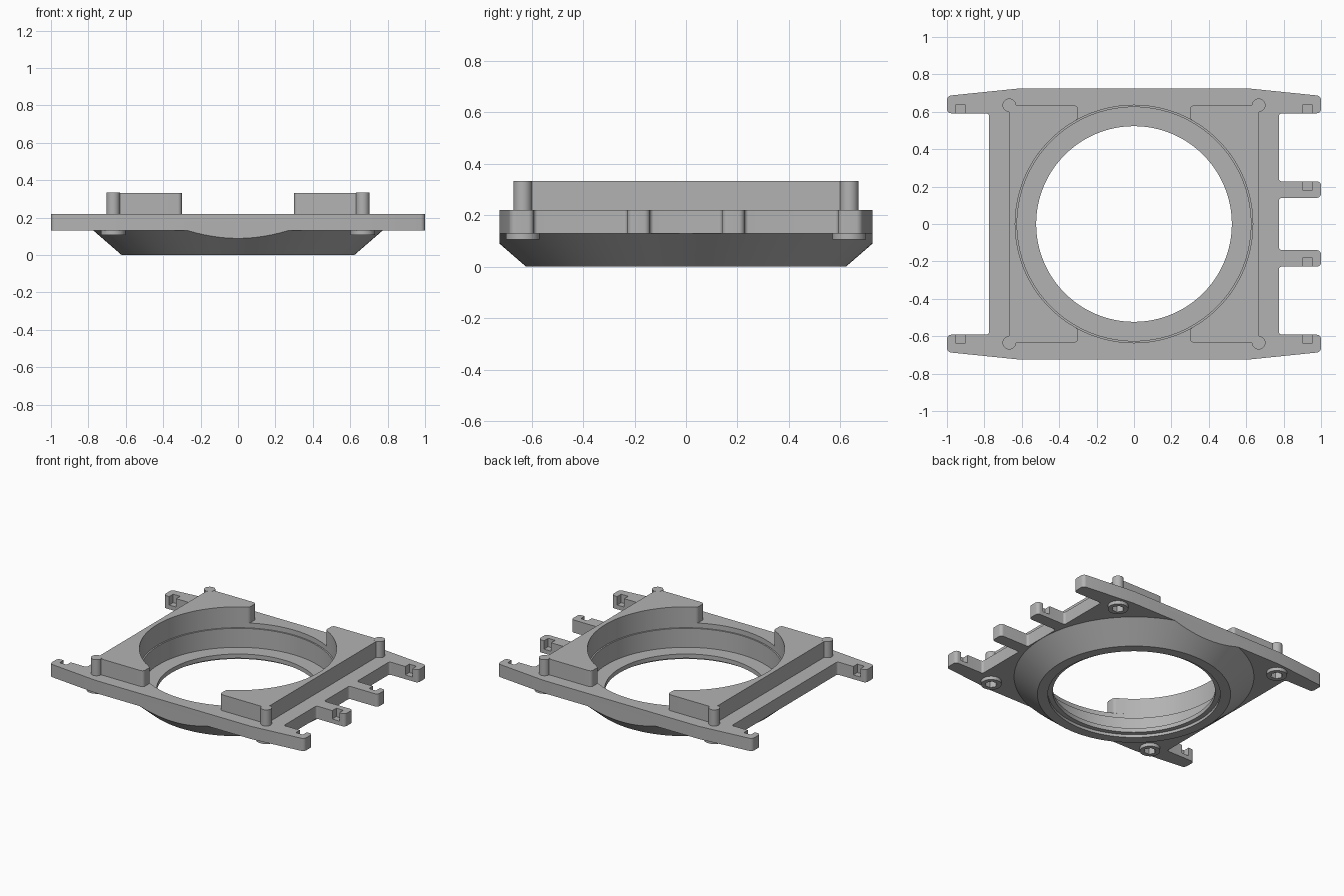
import bpy, bmesh, math
from mathutils import Vector

cube = bpy.data.objects.get("Cube")
if cube:
    bpy.data.objects.remove(cube, do_unlink=True)

grey = bpy.data.materials.new("plain grey")
grey.use_nodes = True
grey.diffuse_color = (0.45, 0.45, 0.45, 1)
grey.node_tree.nodes["Principled BSDF"].inputs["Base Color"].default_value = (0.45, 0.45, 0.45, 1)


def finish(name, bm):
    bmesh.ops.recalc_face_normals(bm, faces=bm.faces)
    mesh = bpy.data.meshes.new(name)
    bm.to_mesh(mesh)
    bm.free()
    mesh.materials.append(grey)
    obj = bpy.data.objects.new(name, mesh)
    bpy.context.collection.objects.link(obj)
    return obj


def rounded(points, steps=6):
    """Outline with each (x, y, radius) corner filleted."""
    out = []
    for i, (x, y, r) in enumerate(points):
        p = Vector((x, y))
        if r == 0:
            out.append(p)
            continue
        u = (Vector(points[i - 1][:2]) - p).normalized()
        v = (Vector(points[(i + 1) % len(points)][:2]) - p).normalized()
        half = u.angle(v) / 2
        centre = p + (u + v).normalized() * r / math.sin(half)
        a = p + u * r / math.tan(half) - centre
        b = p + v * r / math.tan(half) - centre
        for k in range(steps + 1):
            out.append(centre + a.lerp(b, k / steps).normalized() * r)
    return out


def prism(name, outline, z0, z1):
    bm = bmesh.new()
    low = [bm.verts.new((p[0], p[1], z0)) for p in outline]
    high = [bm.verts.new((p[0], p[1], z1)) for p in outline]
    bm.faces.new(low)
    bm.faces.new(high)
    for i in range(len(low)):
        j = (i + 1) % len(low)
        bm.faces.new((low[i], low[j], high[j], high[i]))
    return finish(name, bm)


def lathe(name, profile, sides=128):
    """Solid of revolution about z from (radius, z) points, capped at both ends."""
    bm = bmesh.new()
    rings = []
    for r, z in profile:
        angles = [2 * math.pi * k / sides for k in range(sides)]
        rings.append([bm.verts.new((r * math.cos(a), r * math.sin(a), z)) for a in angles])
    for low, high in zip(rings, rings[1:]):
        for i in range(sides):
            j = (i + 1) % sides
            bm.faces.new((low[i], low[j], high[j], high[i]))
    bm.faces.new(rings[0])
    bm.faces.new(rings[-1])
    return finish(name, bm)


def disc(x, y, r, sides):
    return [(x + r * math.cos(2 * math.pi * k / sides),
             y + r * math.sin(2 * math.pi * k / sides)) for k in range(sides)]


def box(name, x, y, w, d, z0, z1):
    corners = [(-1, -1), (1, -1), (1, 1), (-1, 1)]
    return prism(name, [(x + sx * w / 2, y + sy * d / 2) for sx, sy in corners], z0, z1)


def combine(obj, tool, operation):
    mod = obj.modifiers.new("combine", 'BOOLEAN')
    mod.operation = operation
    mod.solver = 'EXACT'
    mod.object = tool
    bpy.context.view_layer.objects.active = obj
    bpy.ops.object.modifier_apply(modifier=mod.name)
    bpy.data.objects.remove(tool, do_unlink=True)


def smooth(obj):
    bpy.ops.object.select_all(action='DESELECT')
    obj.select_set(True)
    bpy.context.view_layer.objects.active = obj
    bpy.ops.object.shade_smooth_by_angle(angle=math.radians(25))


CORNERS = [(sx, sy) for sx in (-1, 1) for sy in (-1, 1)]
POST_X, POST_Y = 0.667, 0.635
BOTTOM, TOP, RAIL_TOP = 0.13, 0.22, 0.333
BORE = 0.635

# Mounting plate with four corner ears and two middle tabs on one side
ear = [(0.61, 0.725, 0), (1, 0.685, 0.025), (1, 0.592, 0.022), (0.775, 0.592, 0.015)]
tab = [(0.775, 0.228, 0.015), (1, 0.228, 0.022), (1, 0.14, 0.022), (0.775, 0.14, 0.015)]
right = ear + tab
right = right + [(x, -y, r) for x, y, r in reversed(right)]
left = ear + [(x, -y, r) for x, y, r in reversed(ear)]
left = [(-x, y, r) for x, y, r in reversed(left)]
plate = prism("mounting_plate", rounded(right + left), BOTTOM, TOP)

# Conical skirt trimmed flush with the front and back of the plate
skirt = lathe("skirt", [(0.622, 0), (0.772, BOTTOM), (0.772, 0.18)])
combine(skirt, box("trim", 0, 0, 3, 1.45, -1, 1), 'INTERSECT')
combine(plate, skirt, 'UNION')

# Stepped bore with a thin retaining lip
bore = lathe("bore_cutter", [(0.555, -0.1), (0.555, 0.02), (0.523, 0.02), (0.523, 0.05),
                             (0.625, 0.05), (0.625, 0.185), (BORE, 0.185), (BORE, 0.4)])
combine(plate, bore, 'DIFFERENCE')

# Small notches in the ears and tabs
notches = [(sx * 0.928, sy * 0.592) for sx, sy in CORNERS] + [(0.928, 0.228), (0.928, -0.228)]
for x, y in notches:
    combine(plate, box("notch_cutter", x, y, 0.055, 0.09, 0.16, 0.3), 'DIFFERENCE')

# Hexagonal nut recesses under the corners
for sx, sy in CORNERS:
    hexagon = disc(sx * POST_X, sy * POST_Y, 0.04, 6)
    combine(plate, prism("nut_cutter", hexagon, 0.05, 0.18), 'DIFFERENCE')
smooth(plate)

# Raised side rails hugging the bore
for side, sx in (("left", 1), ("right", -1)):
    tip = math.acos(0.3 / BORE)
    sweep = tip - math.radians(6)
    count = 40
    arc = [sweep * (1 - 2 * k / count) for k in range(count + 1)]
    outline = [(POST_X, -POST_Y, 0), (POST_X, POST_Y, 0), (0.3, POST_Y, 0.022),
               (0.3, BORE * math.sin(tip), 0.028)]
    outline += [(BORE * math.cos(a), BORE * math.sin(a), 0) for a in arc]
    outline += [(0.3, -BORE * math.sin(tip), 0.028), (0.3, -POST_Y, 0.022)]
    rail = prism(side + "_rail", [(sx * p.x, p.y) for p in rounded(outline)], TOP, RAIL_TOP)
    smooth(rail)

# Corner posts above and nut collars below
for sx, sy in CORNERS:
    where = ("back" if sy > 0 else "front") + ("_left" if sx > 0 else "_right")
    x, y = sx * POST_X, sy * POST_Y
    post = prism(where + "_post", disc(x, y, 0.036, 32), TOP, RAIL_TOP + 0.001)
    smooth(post)
    collar = prism(where + "_nut_collar", disc(x, y, 0.066, 40), 0.106, BOTTOM)
    combine(collar, prism("nut_cutter", disc(x, y, 0.04, 6), 0.05, 0.18), 'DIFFERENCE')
    smooth(collar)
